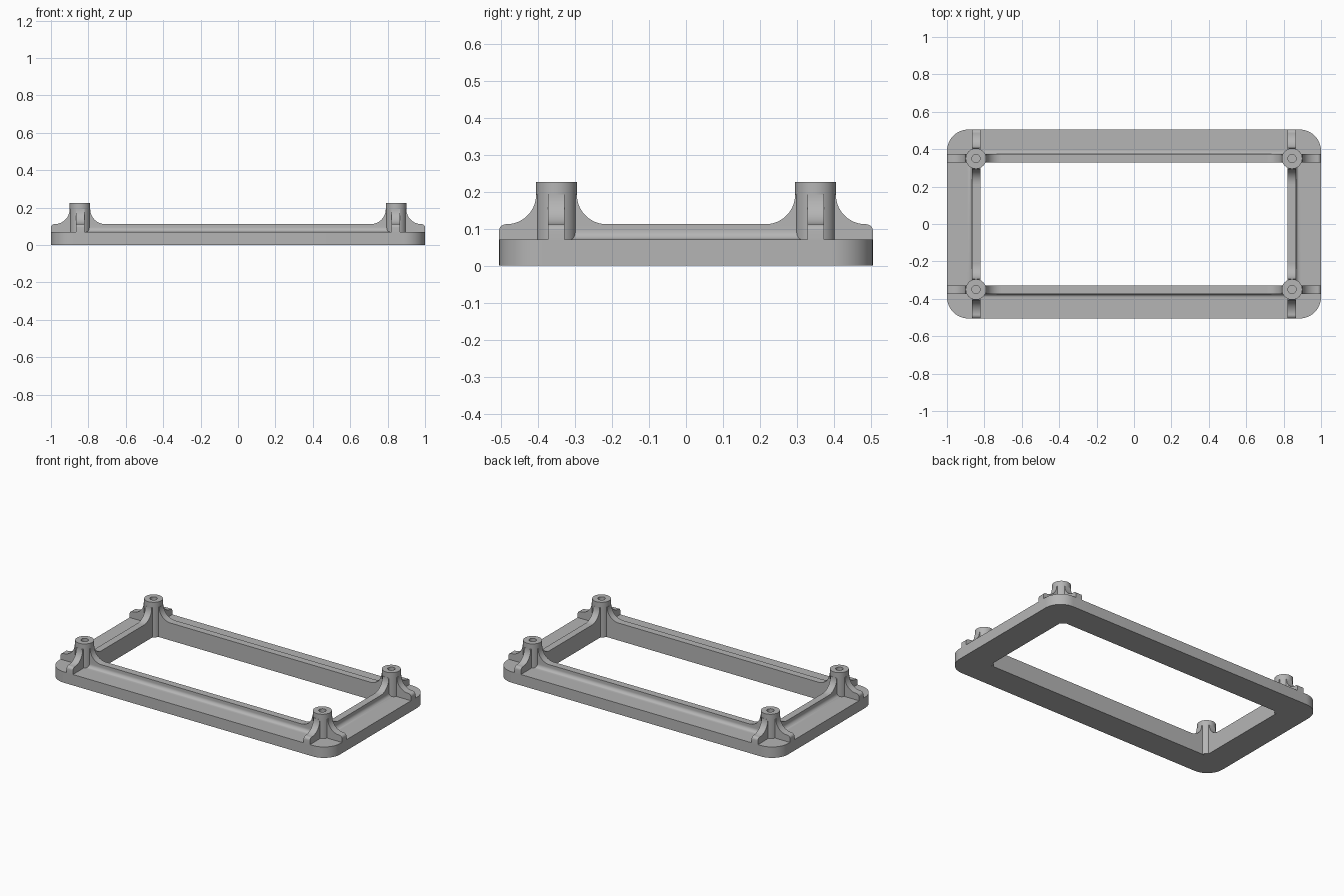
import bpy, bmesh
from math import sin, cos, pi

cube = bpy.data.objects.get("Cube")
if cube:
    bpy.data.objects.remove(cube)

HALF_X, HALF_Y = 1.0, 0.505      # outer frame
OPEN_X, OPEN_Y = 0.82, 0.328     # opening
LIP = 0.045                      # lip and rib thickness
BASE_H, LIP_H, BOSS_H = 0.07, 0.112, 0.226
BOSS_X, BOSS_Y, BOSS_R, HOLE_R = 0.845, 0.35, 0.055, 0.022
FLARE = 0.08

grey = bpy.data.materials.new("plain grey")
grey.use_nodes = True
grey.diffuse_color = (0.46, 0.46, 0.46, 1)
grey.node_tree.nodes["Principled BSDF"].inputs["Base Color"].default_value = (0.46, 0.46, 0.46, 1)


def arc(cx, cy, r, a0, a1, n=12):
    return [(cx + r * cos(a0 + (a1 - a0) * i / n), cy + r * sin(a0 + (a1 - a0) * i / n))
            for i in range(n + 1)]


def finish(bm, name):
    bmesh.ops.recalc_face_normals(bm, faces=bm.faces)
    mesh = bpy.data.meshes.new(name)
    bm.to_mesh(mesh)
    bm.free()
    mesh.materials.append(grey)
    obj = bpy.data.objects.new(name, mesh)
    bpy.context.collection.objects.link(obj)
    bpy.ops.object.select_all(action='DESELECT')
    obj.select_set(True)
    bpy.context.view_layer.objects.active = obj
    bpy.ops.object.shade_smooth_by_angle(angle=0.6)
    return obj


def skin(bm, rings, closed):
    """Join rings of equal length with quads."""
    rings = [[bm.verts.new(p) for p in ring] for ring in rings]
    pairs = list(zip(rings, rings[1:])) + ([(rings[-1], rings[0])] if closed else [])
    for a, b in pairs:
        for i in range(len(a)):
            j = (i + 1) % len(a)
            bm.faces.new((a[i], a[j], b[j], b[i]))
    return rings


# Flat base frame with rounded outer corners
bm = bmesh.new()
r = 0.115
outer = []
for k, (sx, sy) in enumerate(((1, 1), (-1, 1), (-1, -1), (1, -1))):
    outer += arc(sx * (HALF_X - r), sy * (HALF_Y - r), r, k * pi / 2, (k + 1) * pi / 2)
inner = [(sx * OPEN_X, sy * OPEN_Y) for sx, sy in ((1, 1), (-1, 1), (-1, -1), (1, -1))]
for loop in (outer, inner):
    vs = [bm.verts.new((x, y, 0)) for x, y in loop]
    for i in range(len(vs)):
        bm.edges.new((vs[i - 1], vs[i]))
bmesh.ops.triangle_fill(bm, use_beauty=True, edges=bm.edges[:], normal=(0, 0, 1))
ext = bmesh.ops.extrude_face_region(bm, geom=bm.faces[:])
for v in ext["geom"]:
    if isinstance(v, bmesh.types.BMVert):
        v.co.z = BASE_H
finish(bm, "base_frame")

# Raised lip around the opening, filleted down to the base
bm = bmesh.new()
f = 0.025
profile = [(0, BASE_H), (0, LIP_H), (LIP, LIP_H)] + arc(LIP + f, BASE_H + f, f, pi, 1.5 * pi, 8)
skin(bm, [[(sx * (OPEN_X + d), sy * (OPEN_Y + d), z)
           for sx, sy in ((1, 1), (-1, 1), (-1, -1), (1, -1))] for d, z in profile], True)
finish(bm, "inner_lip")

# Rib profiles: distance from the boss centre, height
reach = HALF_X - BOSS_X
core = 0.035
top = LIP_H + FLARE
flare = arc(BOSS_R + FLARE, top, FLARE, pi, 1.5 * pi, 16)
nose = 0.018
outer_rib = ([(core, BASE_H - 0.01), (core, top)] + flare
             + arc(reach - nose, LIP_H - nose, nose, pi / 2, 0, 6) + [(reach, BASE_H - 0.01)])
inner_rib = [(core, LIP_H - 0.005), (core, top)] + flare + [(BOSS_R + FLARE, LIP_H - 0.005)]


def rib(name, outline, sx, sy, along_x, direction):
    bm = bmesh.new()
    rings = []
    for w in (0, LIP):
        if along_x:
            ring = [(sx * (BOSS_X + direction * t), sy * (OPEN_Y + w), z) for t, z in outline]
        else:
            ring = [(sx * (OPEN_X + w), sy * (BOSS_Y + direction * t), z) for t, z in outline]
        rings.append(ring)
    for ring in skin(bm, rings, False):
        bm.faces.new(ring)
    finish(bm, name)


def boss(name, x, y):
    bm = bmesh.new()
    n = 40
    steps = [(HOLE_R, 0.13), (HOLE_R, BOSS_H), (BOSS_R, BOSS_H), (BOSS_R, 0.0005)]
    rings = skin(bm, [[(x + rad * cos(2 * pi * i / n), y + rad * sin(2 * pi * i / n), z)
                       for i in range(n)] for rad, z in steps], False)
    bm.faces.new(rings[0])
    bm.faces.new(rings[-1])
    finish(bm, name)


# Corner screw bosses, each with four flared ribs
for sx, side in ((1, "left"), (-1, "right")):
    for sy, end in ((-1, "front"), (1, "back")):
        tag = end + "_" + side
        boss(tag + "_boss", sx * BOSS_X, sy * BOSS_Y)
        for along_x, axis in ((True, "cross"), (False, "long")):
            rib(f"{tag}_{axis}_outer_rib", outer_rib, sx, sy, along_x, 1)
            rib(f"{tag}_{axis}_inner_rib", inner_rib, sx, sy, along_x, -1)
